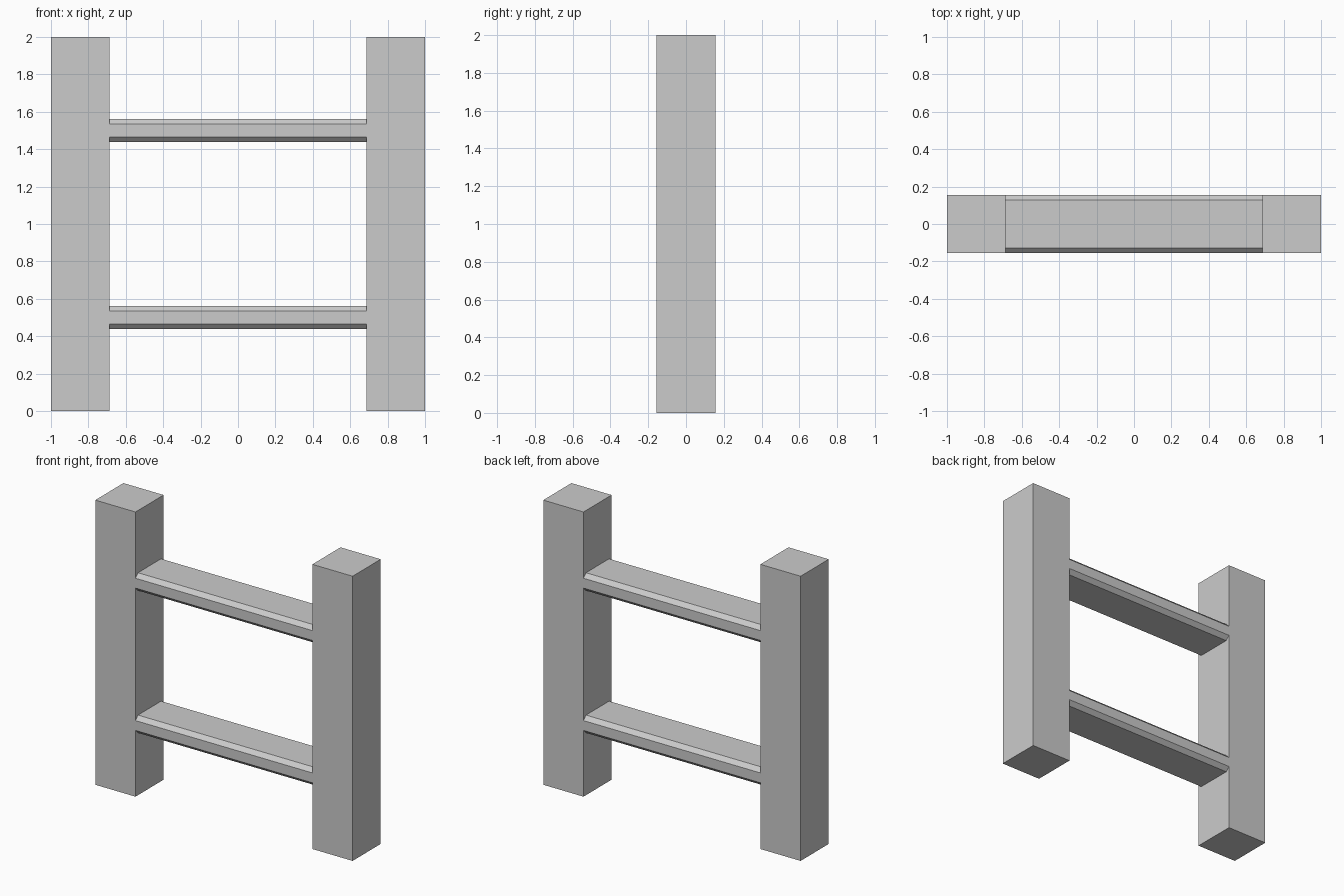
import bpy, bmesh
from mathutils import Matrix

if "Cube" in bpy.data.objects:
    bpy.data.objects.remove(bpy.data.objects["Cube"])

POST = 0.3125       # square post width
SPAN = 1.375        # clear distance between posts


def box(name, size, centre, chamfer=0.0):
    """Box with optional single-segment chamfer on the edges running along x."""
    bm = bmesh.new()
    bmesh.ops.create_cube(bm, size=1, matrix=Matrix.Diagonal((*size, 1)))
    if chamfer:
        long_edges = [e for e in bm.edges
                      if abs(e.verts[0].co.x - e.verts[1].co.x) > 0.01]
        bmesh.ops.bevel(bm, geom=long_edges, offset=chamfer, offset_type='OFFSET',
                        segments=1, affect='EDGES')
    mesh = bpy.data.meshes.new(name)
    bm.to_mesh(mesh)
    bm.free()
    obj = bpy.data.objects.new(name, mesh)
    obj.location = centre
    bpy.context.collection.objects.link(obj)
    return obj


# Two upright posts
for side, label in ((-1, "left"), (1, "right")):
    box(f"{label}_post", (POST, POST, 2), (side * (SPAN + POST) / 2, 0, 1))

# Two chamfered rungs, flush with the post faces
for z, label in ((0.5, "lower"), (1.5, "upper")):
    box(f"{label}_rung", (SPAN, POST, 0.125), (0, 0, z), chamfer=0.028)
